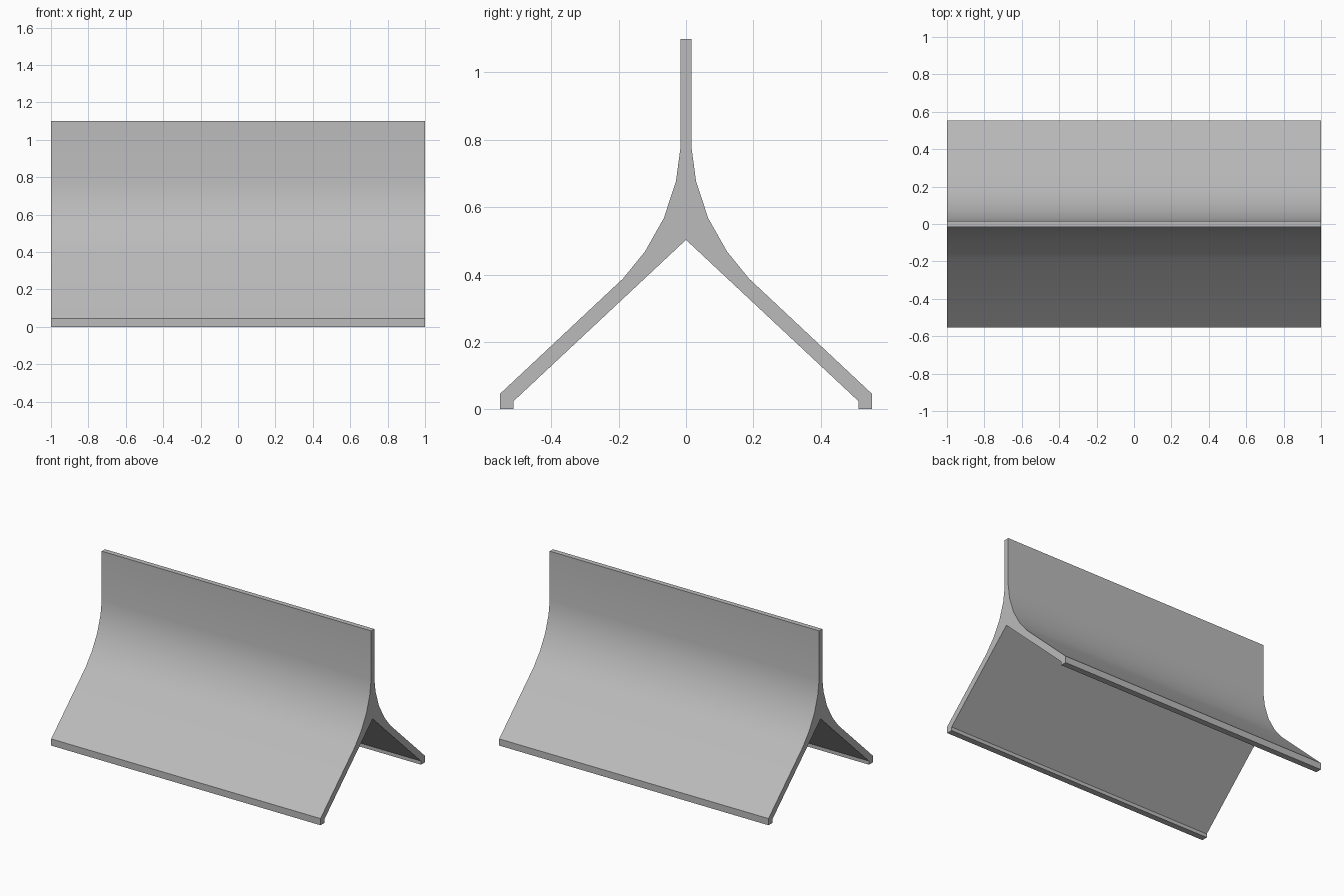
import bpy
import bmesh
import math

if "Cube" in bpy.data.objects:
    bpy.data.objects.remove(bpy.data.objects["Cube"], do_unlink=True)

# Plain grey material
grey = bpy.data.materials.new("plain grey")
grey.use_nodes = True
colour = (0.5, 0.5, 0.5, 1)
grey.diffuse_color = colour
grey.node_tree.nodes["Principled BSDF"].inputs["Base Color"].default_value = colour

# Half cross-section (y, z): upright fin, curved fillet, sloping leg, foot
half_length = 1.0
fin = [(0.017, 1.10), (0.017, 0.772)]
fillet = [(0.03, 0.676), (0.066, 0.567), (0.122, 0.468), (0.187, 0.388)]
foot = [(0.553, 0.045), (0.553, 0), (0.512, 0), (0.512, 0.024)]
inner_ridge = [(0, 0.503)]
half = fin + fillet + foot
outline = half + inner_ridge + [(-y, z) for y, z in reversed(half)]

# Extrude the mirrored outline along x
bm = bmesh.new()
end = bm.faces.new([bm.verts.new((-half_length, y, z)) for y, z in outline])
result = bmesh.ops.extrude_face_region(bm, geom=[end], use_keep_orig=True)
moved = [v for v in result["geom"] if isinstance(v, bmesh.types.BMVert)]
bmesh.ops.translate(bm, verts=moved, vec=(2 * half_length, 0, 0))
bmesh.ops.recalc_face_normals(bm, faces=bm.faces)

mesh = bpy.data.meshes.new("ridge_section")
bm.to_mesh(mesh)
bm.free()
mesh.materials.append(grey)
ridge = bpy.data.objects.new("ridge_section", mesh)
bpy.context.collection.objects.link(ridge)

# Smooth the fillet, keep the corners sharp
bpy.ops.object.select_all(action='DESELECT')
ridge.select_set(True)
bpy.context.view_layer.objects.active = ridge
bpy.ops.object.shade_smooth_by_angle(angle=math.radians(30))
